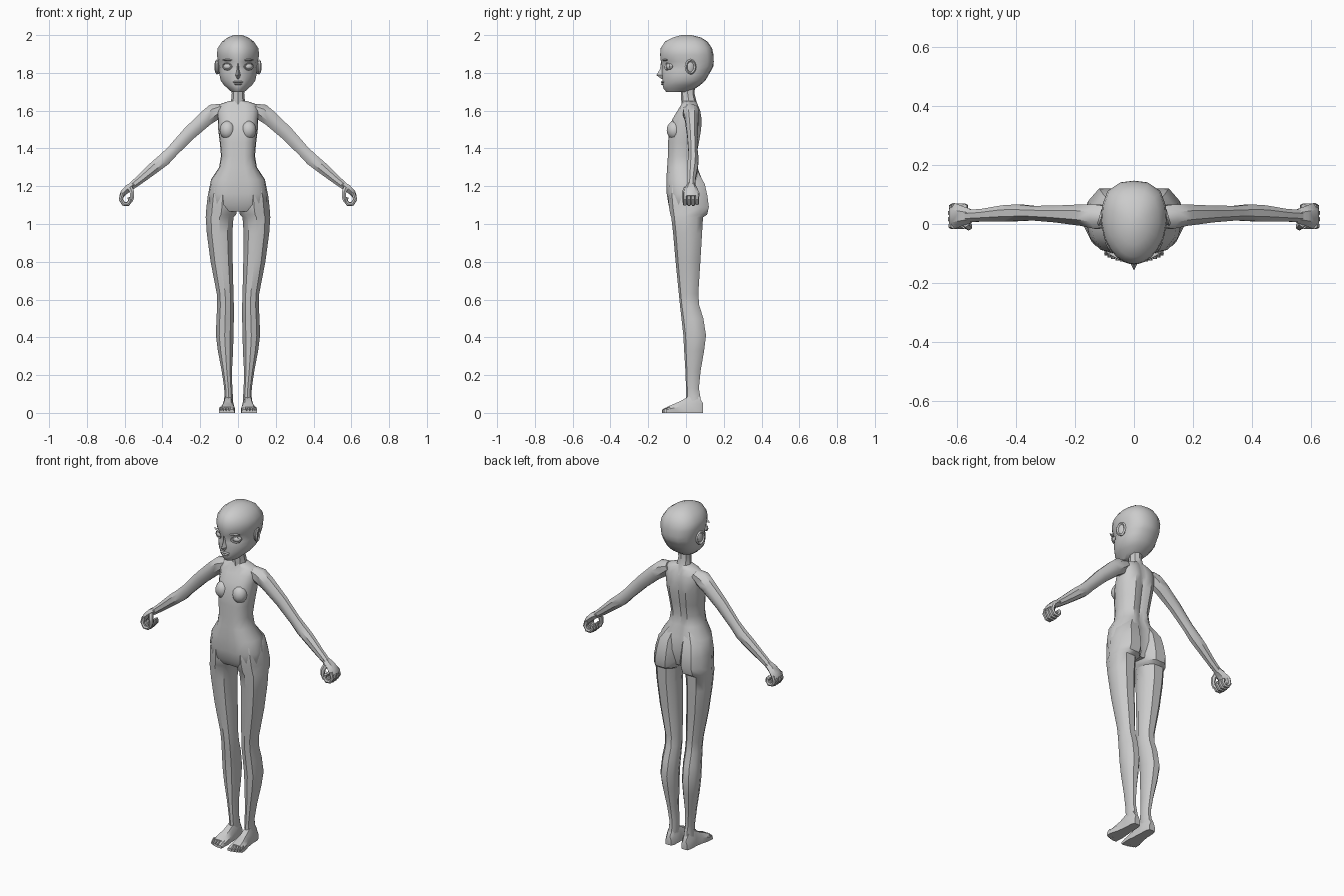
import bpy, bmesh, math
from mathutils import Vector, Matrix

grey = bpy.data.materials.new("clay_grey")
grey.diffuse_color = (0.6, 0.6, 0.6, 1)


def finish(name, bm, mirror=False, angle=35):
    bmesh.ops.recalc_face_normals(bm, faces=bm.faces)
    me = bpy.data.meshes.new(name)
    bm.to_mesh(me)
    bm.free()
    me.materials.append(grey)
    ob = bpy.data.objects.new(name, me)
    bpy.context.collection.objects.link(ob)
    bpy.ops.object.select_all(action='DESELECT')
    ob.select_set(True)
    bpy.context.view_layer.objects.active = ob
    bpy.ops.object.shade_smooth_by_angle(angle=math.radians(angle))
    if mirror:
        m = ob.modifiers.new("mirror", 'MIRROR')
        m.use_mirror_merge = False
    return ob


def loft(bm, rings):
    """Skin a list of equal-length closed rings and cap the ends."""
    vs = [[bm.verts.new(p) for p in r] for r in rings]
    n = len(vs[0])
    for a, b in zip(vs, vs[1:]):
        for i in range(n):
            j = (i + 1) % n
            bm.faces.new((a[i], a[j], b[j], b[i]))
    bm.faces.new(vs[0][::-1])
    bm.faces.new(vs[-1])


def outline(half):
    """Close a half outline (front centre to back centre) across x = 0."""
    return half + [(-x, y) for x, y in half[-2:0:-1]]


def level(shape, z, x0, x1, y0, y1):
    """Horizontal ring of a unit outline fitted into a rectangle."""
    cx, cy, hx, hy = (x0 + x1) / 2, (y0 + y1) / 2, (x1 - x0) / 2, (y1 - y0) / 2
    return [Vector((cx + u * hx, cy + v * hy, z)) for u, v in shape]


def tube(bm, pts, n=8):
    """Tube along points (x, y, z, half thickness, half width in y)."""
    rings = []
    for i, (x, y, z, a, b) in enumerate(pts):
        p, q = pts[max(i - 1, 0)], pts[min(i + 1, len(pts) - 1)]
        d = Vector((q[0] - p[0], 0, q[2] - p[2])).normalized()
        side = Vector((d.z, 0, -d.x))
        ring = []
        for k in range(n):
            t = 2 * math.pi * (k + 0.5) / n
            ring.append(Vector((x, y, z)) + side * a * 1.06 * math.cos(t)
                        + Vector((0, b * 1.06 * math.sin(t), 0)))
        rings.append(ring)
    loft(bm, rings)


def ellipsoid(bm, c, r, turn=0, u=12, v=8):
    m = Matrix.Translation(c) @ Matrix.Rotation(turn, 4, 'Z') @ Matrix.Diagonal((*r, 1))
    bmesh.ops.create_uvsphere(bm, u_segments=u, v_segments=v, radius=1, matrix=m)


def torus(bm, c, r, thick, turn=0, n=12):
    """Oval rim standing in the local xz plane."""
    m = Matrix.Translation(c) @ Matrix.Rotation(turn, 4, 'Z')
    vs = []
    for i in range(n):
        t = 2 * math.pi * i / n
        vs.append([bm.verts.new(m @ Vector((
            (r[0] + thick * math.cos(s)) * math.cos(t), thick * math.sin(s),
            (r[1] + thick * math.cos(s)) * math.sin(t)))) for s in (0, 1.57, 3.14, 4.71)])
    for i in range(n):
        a, b = vs[i], vs[(i + 1) % n]
        for k in range(4):
            bm.faces.new((a[k], a[(k + 1) % 4], b[(k + 1) % 4], b[k]))


# head: flat-sided skull with pressed-in eye sockets
skull = outline([(0, -1), (.14, -.99), (.32, -.94), (.5, -.84), (.7, -.67), (.9, -.38),
                 (1, 0), (.97, .4), (.8, .76), (.42, .96), (0, 1)])
profile = [(1.70, .035, -.105, .01), (1.715, .052, -.118, .045), (1.735, .074, -.124, .075),
           (1.76, .092, -.124, .103), (1.79, .098, -.127, .12), (1.815, .1, -.127, .135),
           (1.835, .102, -.127, .145), (1.86, .105, -.133, .147), (1.895, .112, -.137, .146),
           (1.93, .108, -.134, .138), (1.965, .085, -.112, .115), (1.987, .055, -.07, .08),
           (2.0, .022, -.025, .03)]
bm = bmesh.new()
loft(bm, [level(skull, z, -w, w, f, b) for z, w, f, b in profile])
for v in bm.verts:
    if v.co.y < -.03:
        dx, dz = (abs(v.co.x) - .055) / .028, (v.co.z - 1.835) / .02
        v.co.y += .014 * math.exp(-dx * dx - dz * dz)
finish("head", bm, angle=40)

# nose
bm = bmesh.new()
wedge = outline([(0, -1), (.45, -.5), (1, .5), (0, 1)])
loft(bm, [level(wedge, z, -w, w, f, -.095) for z, w, f in
          [(1.86, .008, -.132), (1.82, .011, -.138), (1.788, .019, -.157), (1.768, .013, -.13)]])
finish("nose", bm)

# lips
bm = bmesh.new()
ellipsoid(bm, (0, -.121, 1.752), (.03, .012, .006), u=10, v=6)
ellipsoid(bm, (0, -.119, 1.741), (.024, .013, .006), u=10, v=6)
finish("lips", bm)

# eyes, lids, brows
bm = bmesh.new()
ellipsoid(bm, (.056, -.086, 1.834), (.025, .02, .018), .45)
finish("eye", bm, True)
bm = bmesh.new()
torus(bm, (.056, -.1, 1.834), (.027, .017), .004, .45)
finish("eyelid", bm, True)
bm = bmesh.new()
ellipsoid(bm, (.052, -.112, 1.868), (.036, .008, .005), .38, 10, 6)
finish("brow", bm, True)

# ears: inner plate with a raised rim
bm = bmesh.new()
ellipsoid(bm, (.103, .022, 1.83), (.026, .011, .036), 1.85, 10, 6)
torus(bm, (.111, .024, 1.832), (.025, .034), .007, 1.85)
finish("ear", bm, True)

# neck
bm = bmesh.new()
oct8 = outline([(0, -1), (.7, -.75), (1, 0), (.75, .75), (0, 1)])
loft(bm, [level(oct8, z, -w, w, f, b) for z, w, f, b in
          [(1.60, .055, -.02, .07), (1.65, .037, -.025, .055), (1.69, .033, -.027, .045),
           (1.76, .036, -.03, .05)]])
finish("neck", bm)

# torso
body = outline([(0, -.95), (.35, -1), (.72, -.85), (.96, -.4), (1, .1), (.88, .62),
                (.5, 1), (.18, .97), (0, .88)])
bm = bmesh.new()
loft(bm, [level(body, z, -w, w, f, b) for z, w, f, b in
          [(1.065, .12, -.07, .07), (1.1, .155, -.092, .085), (1.16, .158, -.102, .09),
           (1.235, .143, -.104, .085), (1.30, .1, -.1, .06), (1.36, .09, -.096, .055),
           (1.43, .096, -.095, .068), (1.50, .105, -.09, .08), (1.555, .107, -.072, .083),
           (1.60, .112, -.045, .075), (1.633, .1, -.025, .062), (1.652, .045, -.018, .05)]])
finish("torso", bm, angle=40)

# chest
bm = bmesh.new()
ellipsoid(bm, (.055, -.06, 1.497), (.042, .043, .05), .2, 10, 8)
finish("breast", bm, True, 50)

# legs, each topped by a buttock
bm = bmesh.new()
limb = outline([(0, -1), (.62, -.8), (1, -.15), (.85, .6), (.4, 1), (0, 1)])
loft(bm, [level(limb, z, a, b, f, k) for z, a, b, f, k in
          [(.03, .028, .078, .0, .085), (.09, .027, .072, -.0, .075), (.13, .03, .073, .0, .068),
           (.22, .032, .086, -.003, .077), (.33, .026, .107, -.01, .096),
           (.41, .024, .117, -.014, .106), (.50, .022, .114, -.024, .092),
           (.57, .022, .11, -.032, .07), (.63, .024, .112, -.038, .065),
           (.80, .028, .145, -.055, .076), (.95, .03, .165, -.068, .085),
           (1.035, .024, .171, -.078, .09), (1.05, .01, .17, -.083, .112),
           (1.09, .003, .167, -.09, .121), (1.15, .003, .16, -.095, .113),
           (1.21, .006, .146, -.092, .1), (1.28, .012, .085, -.06, .062)]])
finish("leg", bm, True, 40)

# feet: flat-soled slices from heel to toe
bm = bmesh.new()
foot = [(-1, 0), (1, 0), (1, .55), (.55, 1), (-.5, 1), (-1, .6)]
loft(bm, [[Vector((c + u * w, y, v * h)) for u, v in foot] for y, c, w, h in
          [(.09, .052, .018, .05), (.07, .052, .026, .085), (.015, .052, .028, .088),
           (-.03, .054, .033, .062), (-.07, .058, .041, .045), (-.1, .06, .041, .032)]])
finish("foot", bm, True)

# toes
bm = bmesh.new()
for x, w, tip in [(.033, .014, -.127), (.055, .008, -.124), (.071, .007, -.119),
                  (.084, .006, -.113), (.095, .005, -.107)]:
    loft(bm, [[Vector((x + u * w, y, v * h)) for u, v in foot] for y, h in
              [(-.085, .032), ((tip - .09) / 2, .027), (tip, .017)]])
finish("toes", bm, True)

# arms
bm = bmesh.new()
tube(bm, [(.085, .025, 1.615, .025, .036), (.125, .025, 1.593, .046, .042),
          (.17, .03, 1.56, .042, .037), (.26, .034, 1.478, .037, .029),
          (.345, .037, 1.388, .032, .025), (.39, .038, 1.342, .034, .029),
          (.44, .036, 1.302, .032, .028), (.51, .03, 1.243, .025, .022),
          (.565, .027, 1.199, .019, .021)])
finish("arm", bm, True, 40)

# hand: palm, four curled fingers and a thumb around an open grip
bm = bmesh.new()
tube(bm, [(.55, .027, 1.21, .018, .021), (.58, .027, 1.19, .021, .031),
          (.607, .027, 1.165, .018, .041), (.618, .027, 1.145, .012, .041)], 6)
finish("palm", bm, True)
bm = bmesh.new()
for y, s in [(-.006, .95), (.016, 1), (.038, .97), (.058, .88)]:
    path = [(.612, 1.165), (.622, 1.13), (.607, 1.105), (.582, 1.104), (.569, 1.122), (.574, 1.142)]
    tube(bm, [(.592 + (x - .592) * s, y, 1.138 + (z - 1.138) * s, .0105, .0105) for x, z in path], 6)
finish("fingers", bm, True)
bm = bmesh.new()
tube(bm, [(.572, .006, 1.195, .014, .016), (.562, -.008, 1.17, .013, .013),
          (.56, -.01, 1.14, .011, .011), (.568, -.008, 1.115, .008, .009)], 6)
finish("thumb", bm, True)
